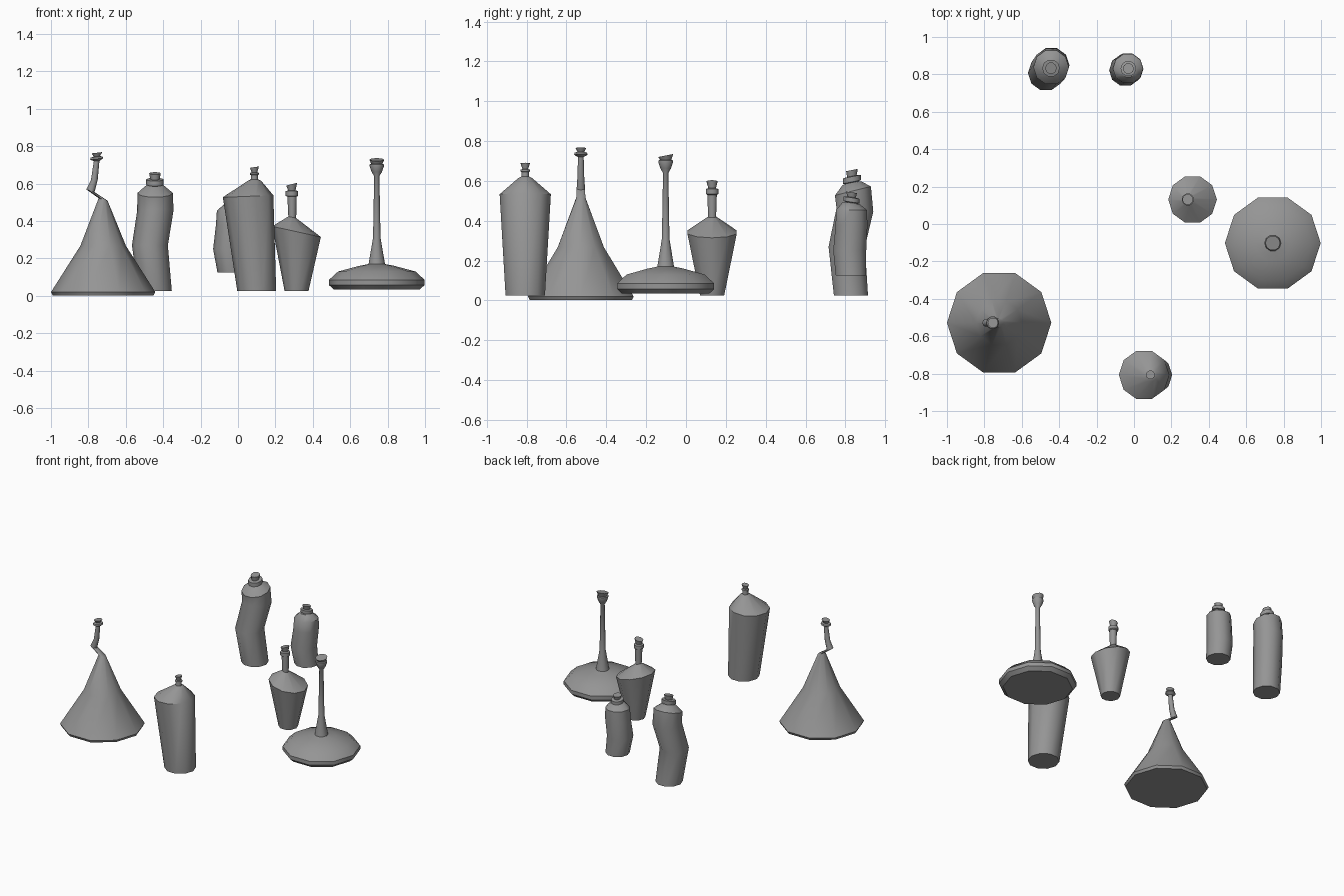
import bpy, bmesh
from math import cos, sin, tau, radians

SIDES = 10
glaze = bpy.data.materials.new("dark_grey")
glaze.diffuse_color = (0.3, 0.3, 0.3, 1)


def bottle(name, cx, cy, rings):
    """Skin stacked decagons. Ring = (z, radius, dx, dy, slope_x, slope_y), tail optional."""
    bm = bmesh.new()
    loops = []
    for ring in rings:
        z, r, dx, dy, sx, sy = tuple(ring) + (0,) * (6 - len(ring))
        loop = []
        for i in range(SIDES):
            u, v = r * cos(tau * i / SIDES), r * sin(tau * i / SIDES)
            loop.append(bm.verts.new((cx + dx + u, cy + dy + v, z + sx * u + sy * v)))
        loops.append(loop)
    for a, b in zip(loops, loops[1:]):
        for i in range(SIDES):
            j = (i + 1) % SIDES
            bm.faces.new((a[i], a[j], b[j], b[i]))
    bm.faces.new(loops[0][::-1])
    bm.faces.new(loops[-1])
    mesh = bpy.data.meshes.new(name)
    bm.to_mesh(mesh)
    bm.free()
    mesh.materials.append(glaze)
    ob = bpy.data.objects.new(name, mesh)
    bpy.context.collection.objects.link(ob)
    # Smooth round the sides, sharp at rims and bases
    bpy.ops.object.select_all(action='DESELECT')
    ob.select_set(True)
    bpy.context.view_layer.objects.active = ob
    bpy.ops.object.shade_smooth_by_angle(angle=radians(40))
    return ob


# Wide cone flask with a crooked neck
bottle("cone_bottle", -0.721, -0.528, [
    (0.002, 0.27), (0.02, 0.279), (0.267, 0.122),
    (0.515, 0.024, 0, 0, -0.3), (0.562, 0.022, -0.068, 0, -0.3),
    (0.62, 0.018, -0.047), (0.72, 0.015, -0.035),
    (0.732, 0.035, -0.035, 0, 0.1), (0.742, 0.032, -0.035, 0, 0.1),
    (0.745, 0.017, -0.034, 0, 0.1), (0.765, 0.028, -0.033, 0, 0.12)])

# Tall wavy bottle at the back
bottle("wavy_bottle_large", -0.444, 0.828, [
    (0.026, 0.09), (0.27, 0.096, -0.027, -0.021),
    (0.455, 0.097, 0.002, 0.02, 0, -0.1), (0.55, 0.095, 0.001, 0.01, 0, 0.25),
    (0.588, 0.05, 0, 0.005, 0, 0.2), (0.592, 0.036, 0, 0.005, 0, 0.2),
    (0.595, 0.047, 0, 0.005, 0, 0.2), (0.622, 0.047, 0, 0.005, 0, 0.2),
    (0.624, 0.025, 0, 0.005, 0, 0.2), (0.655, 0.031, 0, 0.005, 0, 0.2)])

# Smaller wavy bottle at the back, raised a little
bottle("wavy_bottle_small", -0.03, 0.828, [
    (0.126, 0.08), (0.25, 0.087, -0.016, -0.006), (0.38, 0.084, -0.004, 0.003),
    (0.455, 0.081, -0.002, 0.003), (0.488, 0.046, 0, 0.003, 0, -0.15),
    (0.491, 0.032, 0, 0.003, 0, -0.15), (0.494, 0.042, 0, 0.003, 0, -0.15),
    (0.516, 0.042, 0, 0.003, 0, -0.15), (0.519, 0.022, 0, 0.003, 0, -0.15),
    (0.543, 0.029, 0, 0.003, 0, -0.15)])

# Tall leaning bottle with a short neck
bottle("leaning_bottle", 0.1, -0.807, [
    (0.026, 0.104), (0.532, 0.135, -0.046, 0, 0.04),
    (0.615, 0.036, -0.012), (0.622, 0.02, -0.012), (0.645, 0.019, -0.012),
    (0.648, 0.024, -0.012), (0.657, 0.024, -0.012), (0.66, 0.015, -0.012),
    (0.688, 0.024, -0.012, 0, 0.15)])

# Tapered bottle with a slanted shoulder
bottle("tapered_bottle", 0.313, 0.131, [
    (0.026, 0.064), (0.343, 0.13, 0, 0, -0.22), (0.42, 0.021, -0.023, 0, -0.2),
    (0.53, 0.025, -0.024), (0.535, 0.033, -0.025), (0.56, 0.033, -0.025),
    (0.564, 0.02, -0.025), (0.597, 0.029, -0.026, 0, 0.25)])

# Flat domed bottle with a long thin neck
bottle("domed_bottle", 0.742, -0.102, [
    (0.034, 0.23), (0.058, 0.256), (0.085, 0.256), (0.13, 0.207), (0.16, 0.095),
    (0.17, 0.044), (0.31, 0.02), (0.64, 0.014),
    (0.663, 0.028), (0.692, 0.038), (0.703, 0.038), (0.706, 0.03),
    (0.728, 0.04, 0, 0, 0, 0.2)])
